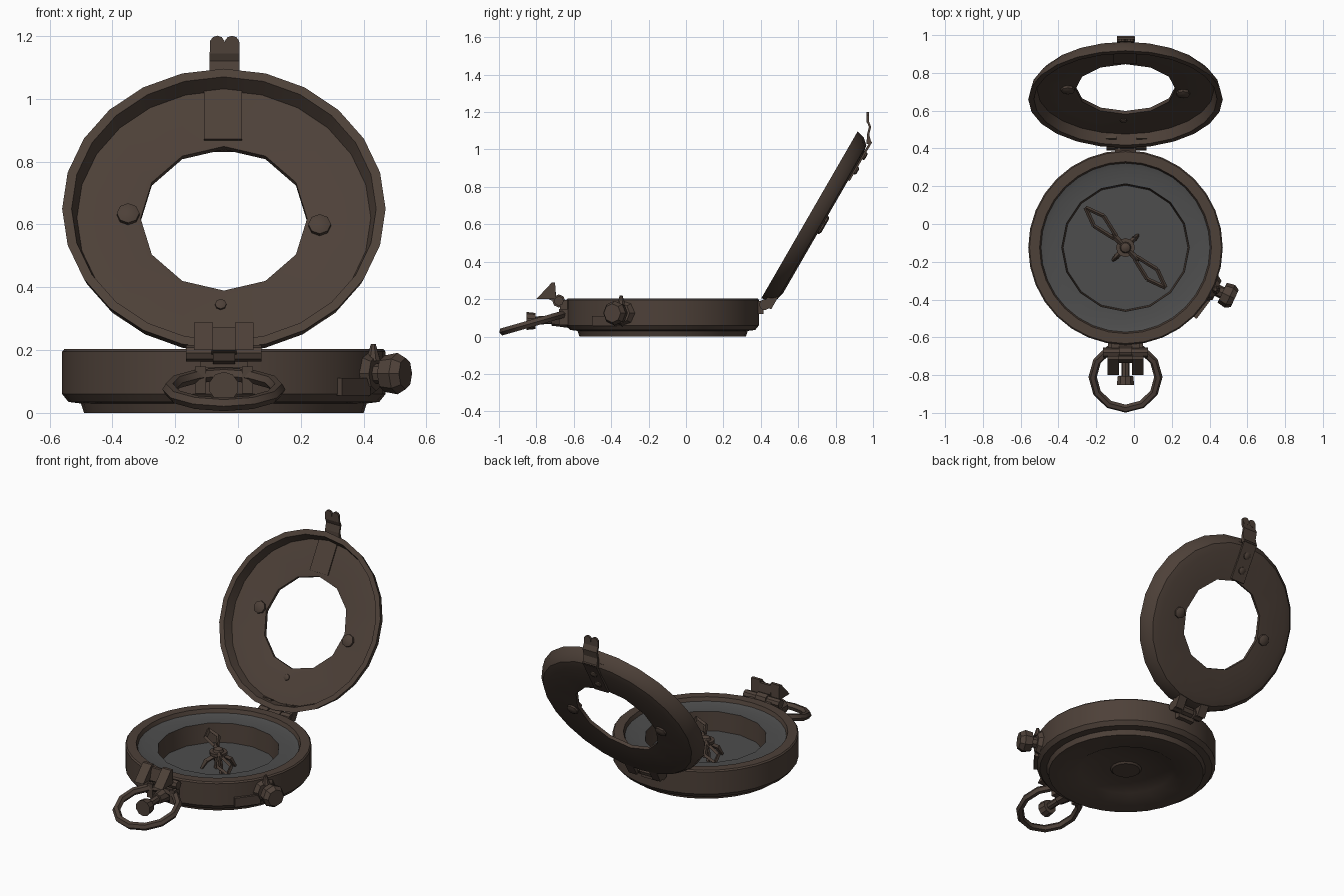
import bpy, bmesh, math
from mathutils import Matrix, Vector

cube = bpy.data.objects.get("Cube")
if cube:
    bpy.data.objects.remove(cube, do_unlink=True)


def material(name, color):
    m = bpy.data.materials.new(name)
    m.use_nodes = True
    m.diffuse_color = color
    m.node_tree.nodes["Principled BSDF"].inputs["Base Color"].default_value = color
    return m


BROWN = material("dark bronze", (0.075, 0.052, 0.04, 1))
GREY = material("dial grey", (0.075, 0.075, 0.075, 1))

CX, CY = -0.045, -0.125
BASE = Matrix.Translation((CX, CY, 0))
LID = Matrix.Translation((CX, 0.66, 0.65)) @ Matrix.Rotation(math.radians(60), 4, "X")
WORLD = Matrix.Identity(4)


def finish(name, bm, matrix=WORLD, mats=(BROWN,), smooth=True):
    bmesh.ops.recalc_face_normals(bm, faces=bm.faces)
    mesh = bpy.data.meshes.new(name)
    bm.to_mesh(mesh)
    bm.free()
    for m in mats:
        mesh.materials.append(m)
    obj = bpy.data.objects.new(name, mesh)
    obj.matrix_world = matrix
    bpy.context.collection.objects.link(obj)
    if smooth:
        bpy.ops.object.select_all(action="DESELECT")
        obj.select_set(True)
        bpy.context.view_layer.objects.active = obj
        bpy.ops.object.shade_smooth_by_angle(angle=math.radians(35))
    return obj


def revolve(name, rings, matrix, closed=False, grey_bands=(), mats=(BROWN,)):
    """Stitch rings of (radius, height, sides); open ends are capped."""
    bm = bmesh.new()
    loops = [[bm.verts.new((r * math.sin(math.tau * i / n), r * math.cos(math.tau * i / n), z))
              for i in range(n)] for r, z, n in rings]
    pairs = list(zip(loops, loops[1:])) + ([(loops[-1], loops[0])] if closed else [])
    for band, (a, b) in enumerate(pairs):
        if len(a) < len(b):
            a, b = b, a
        n, m = len(a), len(b)
        for i in range(n):
            quad = [a[i], a[(i + 1) % n], b[((i + 1) * m // n) % m], b[i * m // n]]
            face = bm.faces.new(list(dict.fromkeys(quad)))
            face.material_index = int(band in grey_bands)
    if not closed:
        bm.faces.new(loops[0])
        bm.faces.new(loops[-1]).material_index = len(mats) - 1
    return finish(name, bm, matrix, mats)


def rod(name, start, end, r1, r2=None, sides=8, matrix=WORLD):
    start, end = Vector(start), Vector(end)
    axis = end - start
    bm = bmesh.new()
    bmesh.ops.create_cone(bm, cap_ends=True, segments=sides, radius1=r1,
                          radius2=r1 if r2 is None else r2, depth=axis.length)
    turn = axis.to_track_quat("Z", "Y").to_matrix().to_4x4()
    bm.transform(Matrix.Translation((start + end) / 2) @ turn)
    return finish(name, bm, matrix)


def box(name, center, size, matrix=WORLD):
    bm = bmesh.new()
    bmesh.ops.create_cube(bm, size=1, matrix=Matrix.Translation(center) @ Matrix.Diagonal((*size, 1)))
    return finish(name, bm, matrix, smooth=False)


def prism(name, points, x0, x1):
    """Extrude a (y, z) outline from x0 to x1."""
    bm = bmesh.new()
    face = bm.faces.new([bm.verts.new((x0, y, z)) for y, z in points])
    new = bmesh.ops.extrude_face_region(bm, geom=[face])["geom"]
    bmesh.ops.translate(bm, vec=(x1 - x0, 0, 0), verts=[v for v in new if isinstance(v, bmesh.types.BMVert)])
    return finish(name, bm, smooth=False)


def rivet(name, x, y, z, radius, height, matrix):
    revolve(name, [(radius, z - height / 2, 8), (radius, z + height / 4, 8),
                   (radius * 0.6, z + height / 2, 8)], matrix)


# Case: stepped underside, side wall, rim, dial ledge and sunken floor
revolve("case_body", [
    (0.08, 0.02, 16), (0.09, 0.03, 16), (0.27, 0.025, 16), (0.30, 0.005, 16),
    (0.445, 0.0, 32), (0.455, 0.03, 32), (0.495, 0.035, 32), (0.515, 0.06, 32),
    (0.515, 0.195, 32), (0.508, 0.203, 32), (0.455, 0.203, 32), (0.447, 0.18, 32),
    (0.42, 0.172, 32), (0.338, 0.17, 16), (0.33, 0.055, 16), (0.1, 0.055, 16)],
    BASE, grey_bands=(11, 12, 14), mats=(BROWN, GREY))

# Lid: dished ring with a window
revolve("lid", [
    (0.265, -0.062, 12), (0.265, -0.082, 12), (0.43, -0.087, 24), (0.475, -0.077, 24),
    (0.503, -0.045, 24), (0.515, 0.0, 24), (0.485, 0.0, 24), (0.468, -0.058, 24),
    (0.285, -0.058, 12)], LID, closed=True)

# Lid fittings
for side, height in ((-1, 0.01), (1, -0.03)):
    rivet("inner_rivet", side * 0.305, height, -0.052, 0.036, 0.03, LID)
    rivet("outer_rivet", side * 0.305, height, -0.087, 0.034, -0.03, LID)
for o in [o for o in bpy.data.objects if "_rivet" in o.name]:
    side = -1 if o.name.endswith(("inner_rivet", "outer_rivet")) else 1
    o.matrix_world = LID @ Matrix.Translation((side * 0.305, 0.01 if side < 0 else -0.03, 0))
rivet("lower_pin", 0, 0, -0.055, 0.018, 0.014, LID @ Matrix.Translation((-0.01, -0.32, 0)))
box("inner_strap", (-0.003, 0.385, -0.055), (0.122, 0.2, 0.009), LID)
box("outer_strap", (0.002, 0.385, -0.09), (0.092, 0.24, 0.012), LID)
for y in (0.33, 0.42):
    rivet("strap_rivet", 0, 0, -0.098, 0.022, -0.02, LID @ Matrix.Translation((0.0, y, 0)))

# Latch: wavy tongue with a two-lobed tip
prism("latch_tongue", [(0.965, 1.03), (0.968, 1.08), (0.978, 1.12), (0.966, 1.15),
                       (0.978, 1.15), (0.99, 1.12), (0.98, 1.08), (0.992, 1.03)], -0.09, 0.005)
for x in (-0.066, -0.019):
    box("latch_plate", (x, 0.972, 1.163), (0.047, 0.012, 0.036))
    rod("latch_tip", (x, 0.965, 1.177), (x, 0.979, 1.177), 0.024, sides=10)

# Rear hinge
for i, x in enumerate((-0.145, -0.075, 0.005)):
    rod("hinge_knuckle", (x, 0.42, 0.17), (x + (0.075 if i == 1 else 0.06), 0.42, 0.17), 0.03)
box("hinge_case_leaf", (CX, 0.39, 0.155), (0.11, 0.05, 0.07))
for x in (-0.08, 0.08):
    box("hinge_lid_leaf", (x + 0.005, -0.5, -0.05), (0.055, 0.08, 0.05), LID)

# Side winder
WIND = BASE @ Matrix.Translation((0, 0, 0.125)) @ Matrix.Rotation(math.radians(-25), 4, "Z")
rod("winder_stem", (0.49, 0, 0), (0.58, 0, 0), 0.032, matrix=WIND)
rod("winder_flange", (0.505, 0, 0), (0.535, 0, 0), 0.075, 0.055, matrix=WIND)
rod("winder_grip", (0.565, 0, 0), (0.61, 0, 0), 0.058, 0.066, matrix=WIND)
rod("winder_end", (0.61, 0, 0), (0.638, 0, 0), 0.066, 0.05, matrix=WIND)
rod("winder_pin", (0.525, 0, 0.04), (0.525, 0, 0.095), 0.025, 0.008, matrix=WIND)
box("winder_bracket", (0.505, 0, -0.042), (0.045, 0.15, 0.055),
    WIND @ Matrix.Rotation(math.radians(-12), 4, "Z"))

# Carrying ring
bm = bmesh.new()
MAJOR, MINOR = 12, 6
grid = []
for i in range(MAJOR):
    a = math.tau * i / MAJOR
    grid.append([])
    for j in range(MINOR):
        b = math.tau * j / MINOR
        r = 0.174 + 0.022 * math.cos(b)
        grid[-1].append(bm.verts.new((r * math.cos(a), r * math.sin(a), 0.022 * math.sin(b))))
for i in range(MAJOR):
    for j in range(MINOR):
        k, n = (i + 1) % MAJOR, (j + 1) % MINOR
        bm.faces.new((grid[i][j], grid[k][j], grid[k][n], grid[i][n]))
finish("carrying_ring", bm, Matrix.Translation((CX, -0.81, 0.075)) @ Matrix.Rotation(math.radians(16), 4, "X"))

# Front clasp, ring ears and push button
for s in (-1, 1):
    x = CX + s * 0.075
    box("ring_ear", (x, -0.645, 0.105), (0.035, 0.07, 0.085))
    rod("clasp_knuckle", (CX + s * 0.035, -0.68, 0.19), (CX + s * 0.12, -0.68, 0.19), 0.026)
    prism("clasp_wing", [(-0.8, 0.2), (-0.718, 0.288), (-0.7, 0.288), (-0.695, 0.2)],
          CX + s * 0.035, CX + s * 0.095)
prism("clasp_web", [(-0.735, 0.2), (-0.718, 0.272), (-0.7, 0.272), (-0.69, 0.18)], CX - 0.04, CX + 0.04)
box("clasp_mount", (CX, -0.645, 0.17), (0.15, 0.06, 0.05))
rod("clasp_barrel", (CX - 0.035, -0.68, 0.19), (CX + 0.035, -0.68, 0.19), 0.035)
rod("button_socket", (CX, -0.62, 0.09), (CX, -0.72, 0.09), 0.045, 0.032)
rod("button_stem", (CX, -0.7, 0.09), (CX, -0.82, 0.085), 0.022)
rod("button_head", (CX, -0.805, 0.083), (CX, -0.852, 0.083), 0.043, 0.048, sides=10)

# Needle: two open blades on a four-legged post
for turn in (135, -45):
    arm = BASE @ Matrix.Translation((0, 0, 0.15)) @ Matrix.Rotation(math.radians(turn), 4, "Z")
    rod("needle_arm", (0.03, 0, 0), (0.09, 0, 0), 0.016, sides=4, matrix=arm)
    for s in (-1, 1):
        path = [(0.075, s * 0.008, 0), (0.2, s * 0.037, 0), (0.3, 0, 0)]
        for a, b in zip(path, path[1:]):
            rod("needle_edge", a, b, 0.011, sides=4, matrix=arm)
revolve("needle_hub", [(0.05, 0.138, 12), (0.05, 0.155, 12), (0.03, 0.155, 12),
                       (0.025, 0.17, 12), (0.01, 0.178, 12)], BASE)
rod("needle_post", (0, 0, 0.05), (0, 0, 0.14), 0.025, 0.018, matrix=BASE)
for turn in range(45, 360, 90):
    leg = BASE @ Matrix.Rotation(math.radians(turn), 4, "Z")
    rod("post_leg", (0.015, 0, 0.13), (0.07, 0, 0.1), 0.014, sides=4, matrix=leg)
    rod("post_foot", (0.065, 0, 0.105), (0.095, 0, 0.056), 0.016, 0.008, sides=4, matrix=leg)
